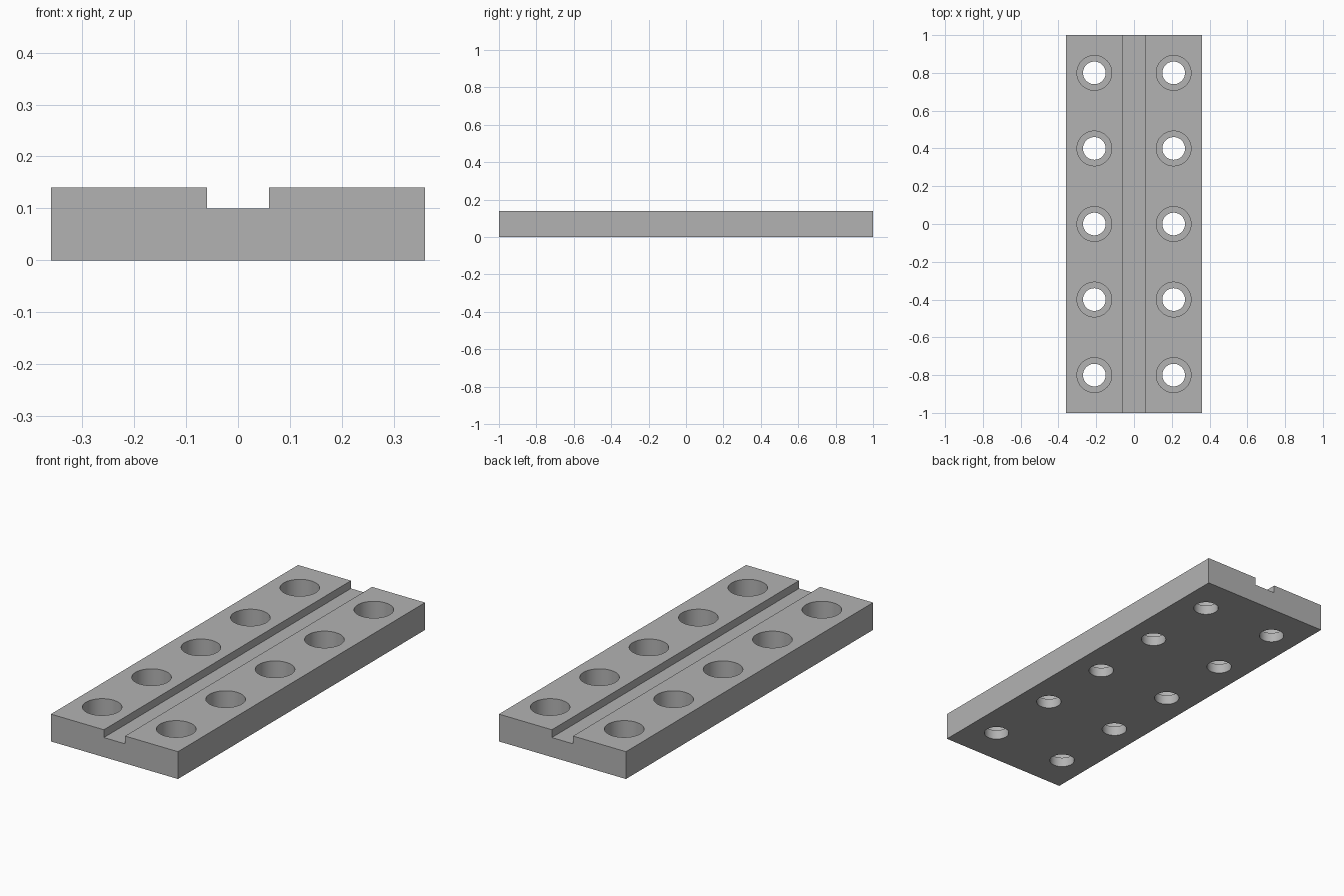
import bpy, bmesh

if "Cube" in bpy.data.objects:
    bpy.data.objects.remove(bpy.data.objects["Cube"])

W, L, H = 0.36, 1.0, 0.14          # half width, half length, height
GROOVE_W, GROOVE_Z = 0.06, 0.10    # groove half width and floor height
HOLE_X, HOLE_STEP = 0.21, 0.40
BORE_R, HOLE_R, LEDGE_Z = 0.092, 0.06, 0.05

steel = bpy.data.materials.new("grey steel")
steel.diffuse_color = (0.45, 0.45, 0.45, 1)
steel.use_nodes = True
steel.node_tree.nodes["Principled BSDF"].inputs["Base Color"].default_value = steel.diffuse_color


def make_object(name, bm):
    bmesh.ops.recalc_face_normals(bm, faces=bm.faces)
    mesh = bpy.data.meshes.new(name)
    bm.to_mesh(mesh)
    bm.free()
    mesh.materials.append(steel)
    obj = bpy.data.objects.new(name, mesh)
    bpy.context.collection.objects.link(obj)
    return obj


# Plate: grooved cross-section extruded along y
profile = [(-W, 0), (W, 0), (W, H), (GROOVE_W, H), (GROOVE_W, GROOVE_Z),
           (-GROOVE_W, GROOVE_Z), (-GROOVE_W, H), (-W, H)]
bm = bmesh.new()
face = bm.faces.new([bm.verts.new((x, -L, z)) for x, z in profile])
ext = bmesh.ops.extrude_face_region(bm, geom=[face], use_keep_orig=True)
new_verts = [g for g in ext["geom"] if isinstance(g, bmesh.types.BMVert)]
bmesh.ops.translate(bm, verts=new_verts, vec=(0, 2 * L, 0))
plate = make_object("rail_plate", bm)


# Stepped cutter: a revolved counterbore outline at every hole position
def add_cutter(bm, x, y, segments=64):
    outline = [(0, -0.05), (HOLE_R, -0.05), (HOLE_R, LEDGE_Z),
               (BORE_R, LEDGE_Z), (BORE_R, H + 0.05), (0, H + 0.05)]
    verts = [bm.verts.new((x + r, y, z)) for r, z in outline]
    edges = [bm.edges.new(pair) for pair in zip(verts, verts[1:])]
    bmesh.ops.spin(bm, geom=verts + edges, cent=(x, y, 0), axis=(0, 0, 1),
                   angle=6.283185307, steps=segments, use_merge=True)


bm = bmesh.new()
for side in (-1, 1):
    for i in range(-2, 3):
        add_cutter(bm, side * HOLE_X, i * HOLE_STEP)
bmesh.ops.remove_doubles(bm, verts=bm.verts, dist=0.0001)
cutter = make_object("hole_cutter", bm)
cutter.hide_render = True

# Cut the holes, then remove the helper
mod = plate.modifiers.new("holes", 'BOOLEAN')
mod.object = cutter
mod.operation = 'DIFFERENCE'
mod.solver = 'EXACT'
bpy.context.view_layer.objects.active = plate
plate.select_set(True)
bpy.ops.object.modifier_apply(modifier=mod.name)
bpy.data.objects.remove(cutter, do_unlink=True)

# Round bores, crisp plate edges
bpy.ops.object.shade_smooth_by_angle(angle=0.52)
